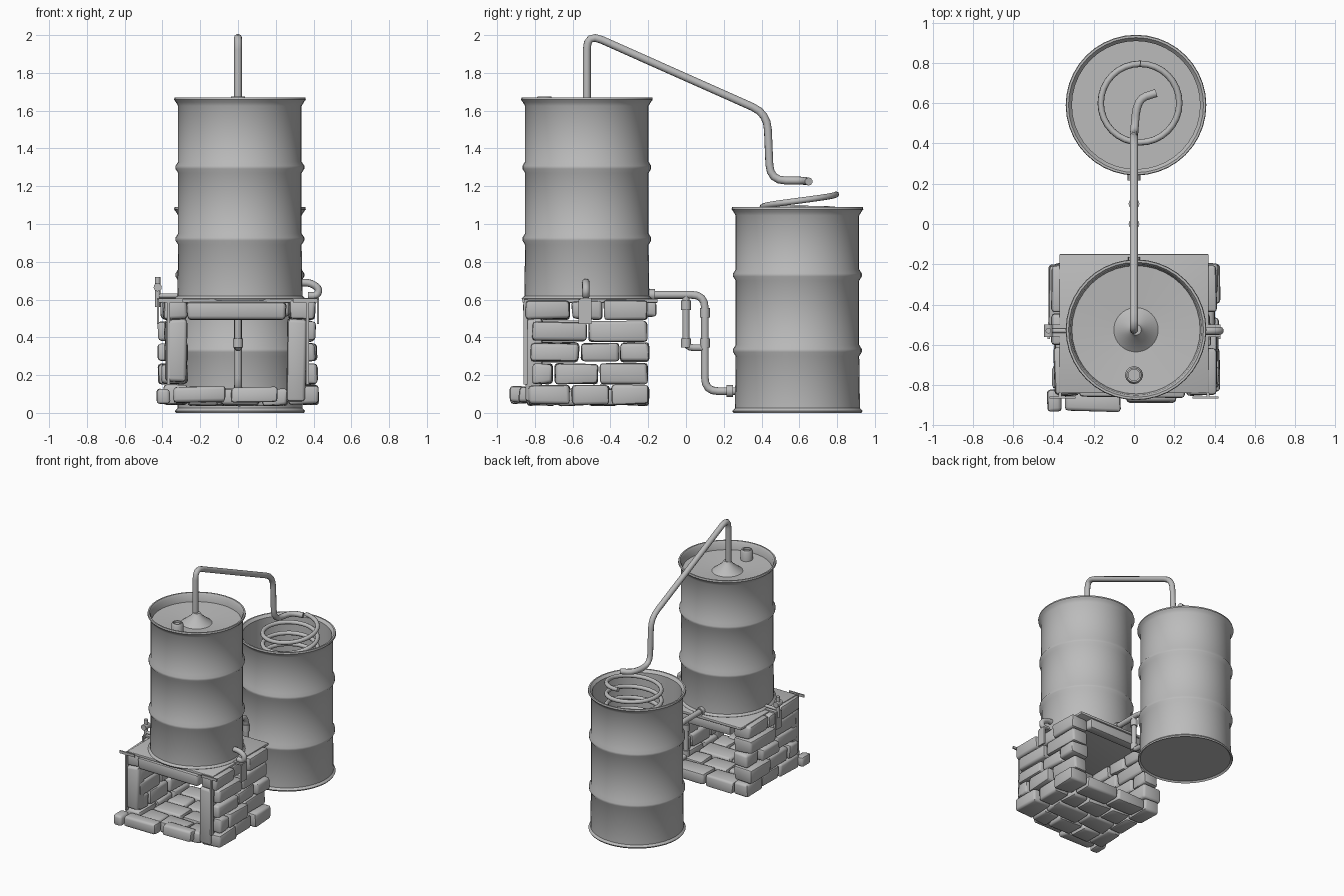
import bpy, bmesh, math, random
from mathutils import Vector

if "Cube" in bpy.data.objects:
    bpy.data.objects.remove(bpy.data.objects["Cube"])

random.seed(4)
grey = bpy.data.materials.new("worn grey")
grey.diffuse_color = (0.5, 0.5, 0.5, 1)
grey.use_nodes = True
grey.node_tree.nodes["Principled BSDF"].inputs["Base Color"].default_value = grey.diffuse_color


def finish(name, bm, angle=40):
    bmesh.ops.recalc_face_normals(bm, faces=bm.faces[:])
    me = bpy.data.meshes.new(name)
    bm.to_mesh(me)
    bm.free()
    ob = bpy.data.objects.new(name, me)
    bpy.context.collection.objects.link(ob)
    me.materials.append(grey)
    bpy.ops.object.select_all(action='DESELECT')
    ob.select_set(True)
    bpy.context.view_layer.objects.active = ob
    bpy.ops.object.shade_smooth_by_angle(angle=math.radians(angle))
    return ob


def lathe(name, profile, x, y, n=40, angle=40):
    """Spin (radius, z) points round a vertical axis."""
    bm = bmesh.new()
    rings = []
    for r, z in profile:
        if r == 0:
            rings.append([bm.verts.new((x, y, z))] * n)
        else:
            rings.append([bm.verts.new((x + r * math.cos(t * math.tau / n),
                                        y + r * math.sin(t * math.tau / n), z)) for t in range(n)])
    for a, b in zip(rings, rings[1:]):
        for i in range(n):
            j = (i + 1) % n
            bm.faces.new(list(dict.fromkeys((a[i], a[j], b[j], b[i]))))
    return finish(name, bm, angle)


def pipe(name, pts, radius, bend=0.05, n=10):
    """Tube along a path with rounded corners."""
    pts = [Vector(p) for p in pts]
    path = [pts[0]]
    for a, b, c in zip(pts, pts[1:], pts[2:]):
        if bend == 0:
            path.append(b)
            continue
        p = b + (a - b).normalized() * min(bend, (a - b).length * .48)
        q = b + (c - b).normalized() * min(bend, (c - b).length * .48)
        path += [p.lerp(b, t).lerp(b.lerp(q, t), t) for t in (0, .25, .5, .75, 1)]
    path.append(pts[-1])
    bm = bmesh.new()
    rings, side = [], None
    for i, p in enumerate(path):
        d = (path[min(i + 1, len(path) - 1)] - path[max(i - 1, 0)]).normalized()
        side = d.orthogonal() if side is None else side - d * side.dot(d)
        side.normalize()
        up = d.cross(side)
        rings.append([bm.verts.new(p + radius * (side * math.cos(k * math.tau / n) + up * math.sin(k * math.tau / n)))
                      for k in range(n)])
    for a, b in zip(rings, rings[1:]):
        for i in range(n):
            bm.faces.new((a[i], a[(i + 1) % n], b[(i + 1) % n], b[i]))
    bm.faces.new(rings[0])
    bm.faces.new(rings[-1])
    return finish(name, bm, 50)


def block(name, lo, hi, bevel=0.0, jitter=0.0):
    """Box between two corners, with worn round edges."""
    bm = bmesh.new()
    bmesh.ops.create_cube(bm, size=1)
    for v in bm.verts:
        for k in range(3):
            v.co[k] = (lo[k] + hi[k]) / 2 + v.co[k] * (hi[k] - lo[k]) + random.uniform(-jitter, jitter)
    if bevel:
        bmesh.ops.bevel(bm, geom=bm.edges[:], offset=bevel, segments=2, affect='EDGES', profile=.5)
    return finish(name, bm, 45)


def brick(name, lo, hi):
    return block(name, lo, hi, 0.017, 0.006)


def drum_side(z0, z1, ridges, r=0.327):
    """Outer drum profile from the bottom seam to the top rim."""
    p = [(0, z0 + .012), (r, z0 + .012), (r + .012, z0), (r + .018, z0 + .01), (r + .004, z0 + .025)]
    for z in ridges:
        p += [(r, z - .03), (r + .014, z - .008), (r + .014, z + .008), (r, z + .03)]
    return p + [(r, z1 - .045), (r + .012, z1 - .025), (r + .022, z1 - .012), (r + .019, z1), (r + .008, z1)]


# Boiler drum with recessed lid, collar and filler bung
BY = -0.525
lathe("boiler_drum", drum_side(.595, 1.67, (.92, 1.30)) +
      [(.325, 1.655), (.318, 1.605), (.11, 1.59), (.04, 1.645), (.026, 1.67), (0, 1.67)], 0.01, BY)
lathe("filler_bung", [(0, 1.58), (.045, 1.58), (.045, 1.66), (.036, 1.675), (.028, 1.675), (.028, 1.66), (0, 1.66)],
      0.0, -0.75, 12)

# Open cooling drum
lathe("cooling_drum", drum_side(0, 1.09, (.33, .73)) + [(.318, 1.07), (.318, .03), (0, .03)], 0.01, 0.59)

# Condenser pipe over the top and the coil in the drum
pipe("condenser_pipe", [(0, BY, 1.63), (0, BY, 2.01), (0, .43, 1.585), (0, .445, 1.23), (.015, .62, 1.23),
                        (.11, .65, 1.225)], 0.021, .085)
coil = []
for i in range(8 * 32 + 1):
    t = i / 32 * math.tau
    coil.append((.03 + .195 * math.sin(t), .6 + .195 * math.cos(t), 1.145 - .085 * i / 32 + .012 * math.cos(t)))
pipe("condenser_coil", coil, .016, 0, 8)

# Drain pipe between the drums, with a bypass loop
pipe("drain_pipe", [(0, -.24, .625), (0, -.08, .625), (0, .1, .625), (0, .1, .115), (0, .27, .115)], .021, .07)
pipe("bypass_pipe", [(0, .0, .62), (0, .0, .345), (0, .1, .345)], .019, .04)
for i, (y, z) in enumerate(((0, .57), (0, .37), (.1, .37), (.1, .53))):
    lathe(f"pipe_collar_{i}", [(0, z - .025), (.027, z - .025), (.027, z + .025), (0, z + .025)], 0, y, 12)
pipe("drum_inlet_collar", [(0, .215, .115), (0, .25, .115)], .032)
pipe("boiler_outlet_collar", [(0, -.2, .625), (0, -.165, .625)], .03)

# Brick side walls in running bond
rows = [(.045, .145), (.155, .26), (.27, .37), (.38, .485), (.495, .595)]
joints = [(-.84, -.61, -.40, -.19), (-.82, -.70, -.46, -.20), (-.83, -.56, -.35, -.19),
          (-.82, -.52, -.20), (-.85, -.61, -.44, -.20)]
for s, label in ((-1, "left"), (1, "right")):
    for k, ((z0, z1), ys) in enumerate(zip(rows, joints)):
        for j, (y0, y1) in enumerate(zip(ys, ys[1:])):
            shift = random.uniform(-.025, .02)
            xs = sorted((s * .27, s * (.405 + shift)))
            brick(f"{label}_wall_brick_{k}_{j}", (xs[0], y0 + .006, z0), (xs[1], y1 - .006, z1))

# Hearth floor bricks
for k in range(4):
    y0 = -.84 + k * .163
    cuts = (-.27, -.02, .27) if k % 2 else (-.27, -.1, .12, .27)
    for j, (x0, x1) in enumerate(zip(cuts, cuts[1:])):
        brick(f"floor_brick_{k}_{j}", (x0 + .006, y0, .04), (x1 - .006, y0 + .153, .125))

# Front sill, pillars and lintels
brick("front_sill_left", (-.34, -.93, .055), (-.07, -.84, .14))
brick("front_sill_right", (-.035, -.885, .055), (.21, -.80, .135))
brick("front_corner_left", (-.43, -.93, .05), (-.36, -.82, .13))
brick("front_pillar_left", (-.385, -.85, .165), (-.275, -.76, .495))
brick("front_pillar_right", (.26, -.85, .06), (.36, -.76, .495))
brick("front_lintel", (-.27, -.86, .495), (.255, -.77, .585))
brick("back_lintel", (-.27, -.24, .51), (.27, -.16, .59))

# Steel top plate and angle irons
block("top_plate", (-.37, -.84, .583), (.37, -.15, .603), .004)
for s, label in ((-1, "left"), (1, "right")):
    xs = sorted((s * .29, s * .42))
    block(f"{label}_angle_iron_face", (xs[0], -.865, .585), (xs[1], -.855, .605))
    block(f"{label}_angle_iron_post", (min(s * .36, s * .375), -.86, .15), (max(s * .36, s * .375), -.84, .6))

    # Clamp strap on each wall
    xs = sorted((s * .418, s * .43))
    block(f"{label}_clamp_strap", (xs[0], -.57, .47), (xs[1], -.50, .6))
    xs = sorted((s * .33, s * .43))
    block(f"{label}_clamp_tab", (xs[0], -.56, .596), (xs[1], -.50, .608))

# Tap on the right, lever handle on the left
pipe("right_tap", [(.32, -.53, .69), (.38, -.53, .69), (.43, -.53, .66), (.42, -.53, .62), (.37, -.53, .62)], .02, .03)
pipe("left_handle", [(-.425, -.53, .56), (-.425, -.53, .72)], .014)
pipe("left_handle_knob", [(-.425, -.56, .665), (-.425, -.50, .665)], .022)
pipe("left_tap_stem", [(-.425, -.53, .62), (-.30, -.53, .62)], .012)
